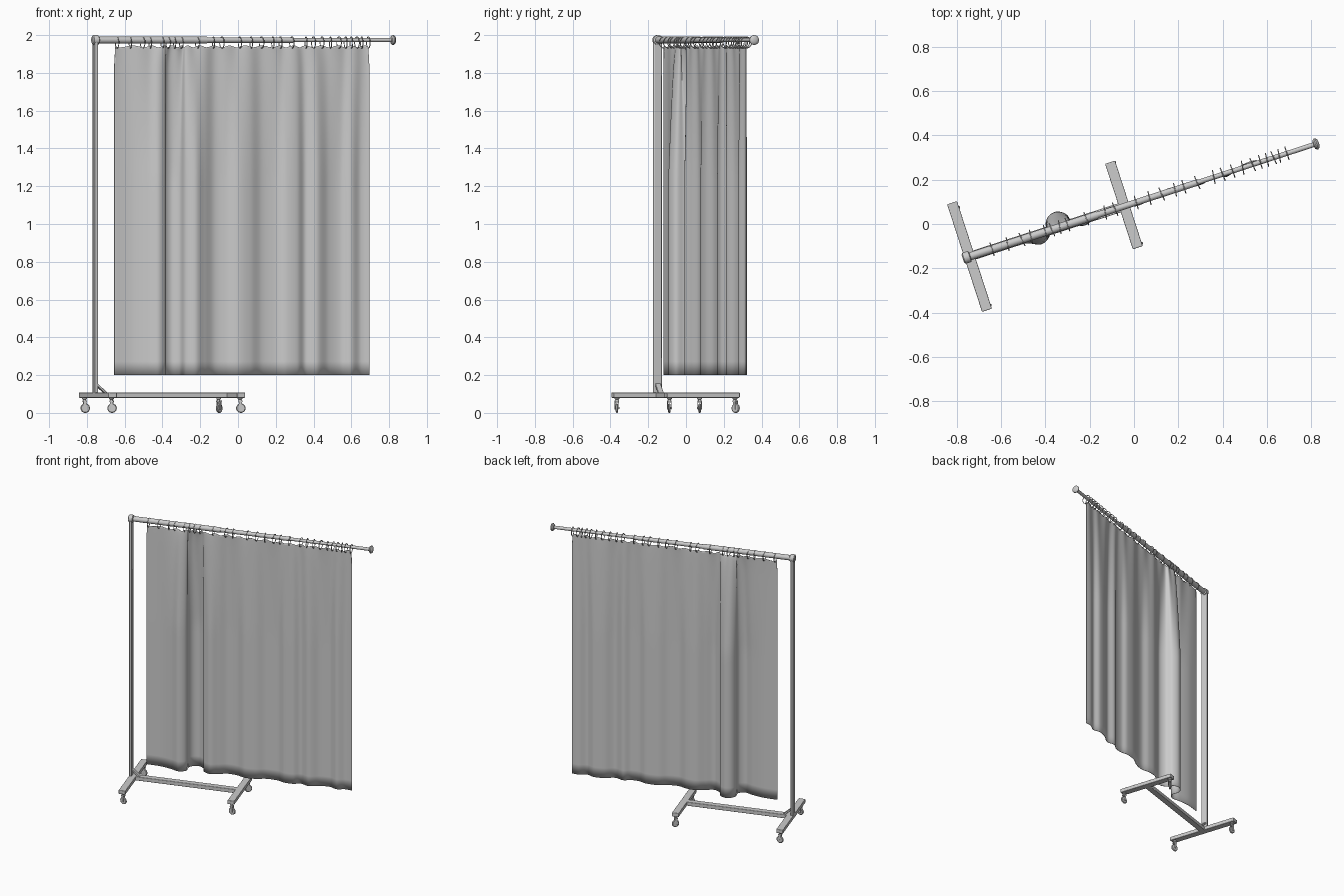
import bpy, bmesh
from math import radians, cos, sin, pi
from mathutils import Matrix, Vector
from mathutils.geometry import interpolate_bezier

if "Cube" in bpy.data.objects:
    bpy.data.objects.remove(bpy.data.objects["Cube"])

# Local frame: u runs along the rod from the post, v is across it
FRAME = Matrix.Translation((-0.755, -0.151, 0)) @ Matrix.Rotation(radians(18), 4, 'Z')
ROD_Z = 1.974


def finish(name, bm, local=Matrix(), angle=35):
    bmesh.ops.recalc_face_normals(bm, faces=bm.faces)
    me = bpy.data.meshes.new(name)
    bm.to_mesh(me)
    bm.free()
    ob = bpy.data.objects.new(name, me)
    bpy.context.collection.objects.link(ob)
    ob.matrix_world = FRAME @ local
    bpy.ops.object.select_all(action='DESELECT')
    ob.select_set(True)
    bpy.context.view_layer.objects.active = ob
    bpy.ops.object.shade_smooth_by_angle(angle=radians(angle))
    return ob


def box(name, center, size, bevel=0.004, local=Matrix()):
    bm = bmesh.new()
    bmesh.ops.create_cube(bm, size=1, matrix=Matrix.Translation(center) @ Matrix.Diagonal((*size, 1)))
    ob = finish(name, bm, local)
    b = ob.modifiers.new("bevel", 'BEVEL')
    b.width, b.segments = bevel, 3
    return ob


def lathe(name, profile, local, segs=32):
    """Spin (radius, height) points about local z."""
    bm = bmesh.new()
    vs = [bm.verts.new((r, 0, h)) for r, h in profile]
    edges = [bm.edges.new(p) for p in zip(vs, vs[1:])]
    bmesh.ops.spin(bm, geom=vs + edges, cent=(0, 0, 0), axis=(0, 0, 1),
                   angle=2 * pi, steps=segs, use_duplicate=False)
    bmesh.ops.remove_doubles(bm, verts=bm.verts, dist=1e-5)
    return finish(name, bm, local)


def torus(name, R, r, local, n=28, m=8):
    prof = [(R + r * cos(2 * pi * i / m), r * sin(2 * pi * i / m)) for i in range(m + 1)]
    return lathe(name, prof, local, n)


ALONG = Matrix.Rotation(pi / 2, 4, 'Y')   # turns local z onto u


def on_rod(u, z=ROD_Z):
    return Matrix.Translation((u, 0, z)) @ ALONG


# Post and base frame
box("post", (0, 0, 1.035), (0.018, 0.046, 1.88), 0.006)
box("base_beam", (0.38, 0, 0.094), (0.72, 0.042, 0.028))
legs = [("rear_leg", 0.014, 0.0, 0.51, 0.23), ("inner_leg", 0.748, 0.006, 0.405, 0.183)]
for name, u, v, length, _ in legs:
    box(name, (u, v, 0.094), (0.047, length, 0.028))

# Diagonal brace at the foot of the post
box("post_brace", (0, 0, 0), (0.085, 0.03, 0.012), 0.003,
    Matrix.Translation((0.032, 0, 0.127)) @ Matrix.Rotation(radians(42), 4, 'Y'))

# Casters, each swivelled to its own heading
swivel = {("rear_leg", -1): -20, ("rear_leg", 1): -12,
          ("inner_leg", -1): -15, ("inner_leg", 1): 35}
for name, u, v, _, off in legs:
    for s in (-1, 1):
        at = Matrix.Translation((u, v + s * off, 0)) @ Matrix.Rotation(radians(swivel[name, s]), 4, 'Z')
        lathe("caster_stem", [(0, 0.084), (0.013, 0.084), (0.013, 0.074), (0.008, 0.07), (0.008, 0.055), (0, 0.055)], at, 16)
        wheel = at @ Matrix.Translation((0.004, 0, 0.025)) @ Matrix.Rotation(pi / 2, 4, 'X')
        lathe("caster_wheel", [(0, -0.006), (0.021, -0.006), (0.025, -0.003), (0.025, 0.003),
                               (0.021, 0.006), (0, 0.006)], wheel, 24)
        lathe("caster_axle", [(0, -0.013), (0.005, -0.013), (0.005, 0.013), (0, 0.013)], wheel, 12)
        for side in (-1, 1):
            box("caster_fork", (0.002, side * 0.01, 0.041), (0.016, 0.003, 0.046), 0.001, at)
        box("caster_crown", (0.002, 0, 0.062), (0.022, 0.023, 0.008), 0.002, at)

# Telescoping rod with end caps
for i, (a, b, r) in enumerate([(0, 0.62, 0.018), (0.6, 1.1, 0.0145), (1.08, 1.655, 0.011)]):
    lathe(f"rod_section_{i + 1}", [(0, a), (r, a), (r, b), (0, b)], on_rod(0), 24)
lathe("post_cap", [(0, -0.018), (0.018, -0.018), (0.0245, -0.013), (0.026, -0.008),
                   (0.026, 0.014), (0.02, 0.018), (0, 0.018)], on_rod(0))
lathe("rod_end_knob", [(0.011, -0.012), (0.02, -0.01), (0.026, -0.003), (0.026, 0.003),
                       (0.02, 0.01), (0.011, 0.013), (0, 0.014)], on_rod(1.657))

# Hanging rings at uneven spacing (measured in x)
ring_x = [-0.64, -0.57, -0.505, -0.465, -0.40, -0.37, -0.335, -0.30, -0.215, -0.13, -0.085,
          0.01, 0.07, 0.125, 0.185, 0.225, 0.285, 0.36, 0.40, 0.445, 0.49, 0.535, 0.57,
          0.60, 0.63, 0.655, 0.69]
for i, x in enumerate(ring_x):
    tilt = Matrix.Rotation(radians(7 * sin(i * 2.3)), 4, 'X')
    torus("curtain_ring", 0.03, 0.0025, on_rod((x + 0.755) / cos(radians(18)), 1.961) @ tilt)

# Curtain: fold path at the hem, relaxing to a nearly straight line at the top
path = [(0.105, 0.0), (0.2, -0.004), (0.285, -0.025), (0.34, -0.046), (0.385, -0.022), (0.386, 0.03),
        (0.41, 0.062), (0.45, 0.07), (0.487, 0.045), (0.503, 0.0), (0.55, -0.026), (0.605, -0.008),
        (0.665, 0.014), (0.73, 0.008), (0.79, -0.014), (0.86, -0.01), (0.93, 0.012), (1.01, 0.01),
        (1.06, -0.01), (1.12, -0.012), (1.17, 0.006), (1.23, -0.015), (1.3, 0.01), (1.37, 0.014),
        (1.42, -0.008), (1.475, 0.008), (1.525, 0.0)]
pts = [Vector((u, v, 0)) for u, v in path]
ext = [pts[0]] + pts + [pts[-1]]
fold = []
for p0, p1, p2, p3 in zip(ext, ext[1:], ext[2:], ext[3:]):
    fold += interpolate_bezier(p1, p1 + (p2 - p0) / 6, p2 - (p3 - p1) / 6, p2, 9)[:-1]
fold.append(pts[-1])

ROWS, TOP, HEM = 36, 1.945, 0.2
bm = bmesh.new()
grid = []
for j in range(ROWS + 1):
    t = (j / ROWS) ** 1.5                       # denser rows near the top
    k = 0.15 + 0.85 * min(1, t / 0.4) ** 0.7    # fold depth
    row = []
    for i, p in enumerate(fold):
        f = i / (len(fold) - 1)
        pinch = 0.012 * (1 - min(1, t / 0.06)) * (0.5 - f)
        u = p.x + pinch
        v = p.y * k + 0.004 * (1 - k) * sin(f * 85)
        z = TOP + (HEM - TOP) * t - 0.005 * (1 - min(1, t / 0.05)) * (1 + sin(f * 120))
        row.append(bm.verts.new((u, v, z)))
    grid.append(row)
for ra, rb in zip(grid, grid[1:]):
    for i in range(len(ra) - 1):
        bm.faces.new((ra[i], ra[i + 1], rb[i + 1], rb[i]))
curtain = finish("curtain", bm, angle=60)
s = curtain.modifiers.new("thickness", 'SOLIDIFY')
s.thickness, s.offset = 0.003, 0
